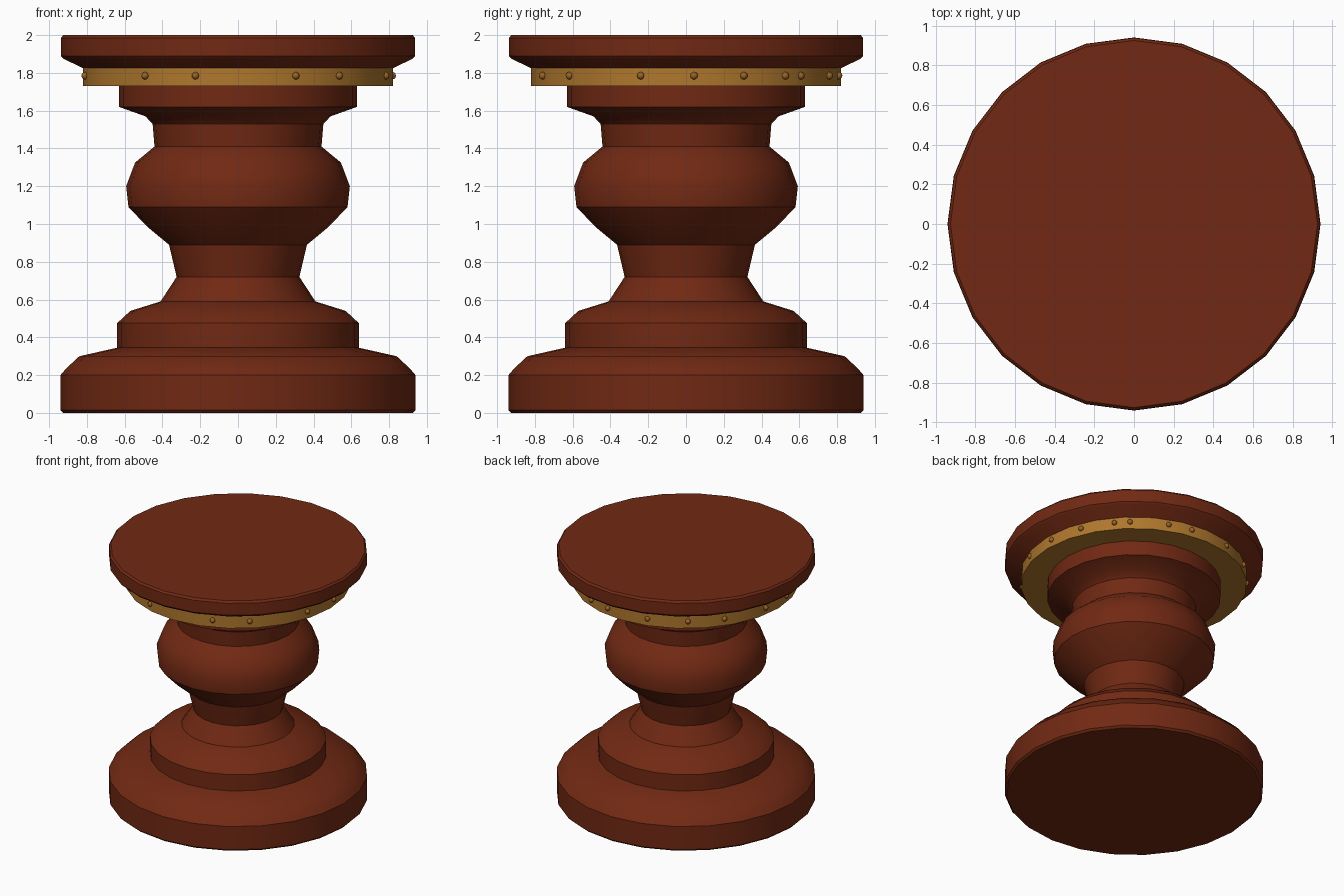
import bpy, bmesh, math

if "Cube" in bpy.data.objects:
    bpy.data.objects.remove(bpy.data.objects["Cube"])

def material(name, col):
    m = bpy.data.materials.new(name)
    m.diffuse_color = (*col, 1)
    m.use_nodes = True
    m.node_tree.nodes["Principled BSDF"].inputs["Base Color"].default_value = m.diffuse_color
    return m

RED = material("dark red wood", (0.165, 0.022, 0.0065))
GOLD = material("brass", (0.43, 0.185, 0.026))
STUD = material("dark brass", (0.32, 0.125, 0.018))
SIDES = 24

def finish(name, bm, mat, angle):
    me = bpy.data.meshes.new(name)
    bmesh.ops.recalc_face_normals(bm, faces=bm.faces)
    bm.to_mesh(me)
    bm.free()
    me.materials.append(mat)
    ob = bpy.data.objects.new(name, me)
    bpy.context.collection.objects.link(ob)
    bpy.ops.object.select_all(action='DESELECT')
    ob.select_set(True)
    bpy.context.view_layer.objects.active = ob
    bpy.ops.object.shade_smooth_by_angle(angle=math.radians(angle))
    return ob

def lathe(name, profile, mat, closed=False, angle=35):
    """Turn an (r, z) profile about z; open profiles get end caps."""
    bm = bmesh.new()
    rings = [[bm.verts.new((r * math.cos(2 * math.pi * i / SIDES),
                            r * math.sin(2 * math.pi * i / SIDES), z))
              for i in range(SIDES)] for r, z in profile]
    pairs = list(zip(rings, rings[1:]))
    if closed:
        pairs.append((rings[-1], rings[0]))
    else:
        bm.faces.new(rings[0])
        bm.faces.new(rings[-1])
    for a, b in pairs:
        for i in range(SIDES):
            j = (i + 1) % SIDES
            bm.faces.new((a[i], a[j], b[j], b[i]))
    return finish(name, bm, mat, angle)

# turned pedestal: foot, waist, bulb and neck
lathe("pedestal", [
    (0.925, 0.0), (0.94, 0.015), (0.94, 0.20), (0.91, 0.235), (0.84, 0.30),
    (0.64, 0.345), (0.64, 0.475), (0.57, 0.54), (0.41, 0.59), (0.325, 0.72),
    (0.365, 0.89), (0.48, 0.985), (0.58, 1.09), (0.592, 1.20), (0.545, 1.325),
    (0.442, 1.41), (0.452, 1.53), (0.49, 1.57), (0.63, 1.62), (0.63, 1.75)], RED)

# seat top
lathe("seat", [(0.80, 1.80), (0.82, 1.825), (0.925, 1.875),
               (0.938, 1.89), (0.938, 1.985), (0.925, 2.0)], RED)

# brass band under the seat
lathe("band", [(0.62, 1.735), (0.82, 1.73), (0.82, 1.825), (0.62, 1.825)],
      GOLD, closed=True)

# irregularly spaced studs round the band
bm = bmesh.new()
for deg in (-127, -106, -68, -49, -17, 3, 22, 40, 48, 68, 81, 105, 126, 145, 170, 188):
    a = math.radians(deg)
    geo = bmesh.ops.create_uvsphere(bm, u_segments=10, v_segments=6, radius=0.02)
    bmesh.ops.translate(bm, verts=geo["verts"],
                        vec=(0.818 * math.cos(a), 0.818 * math.sin(a), 1.785))
finish("studs", bm, STUD, 60)
